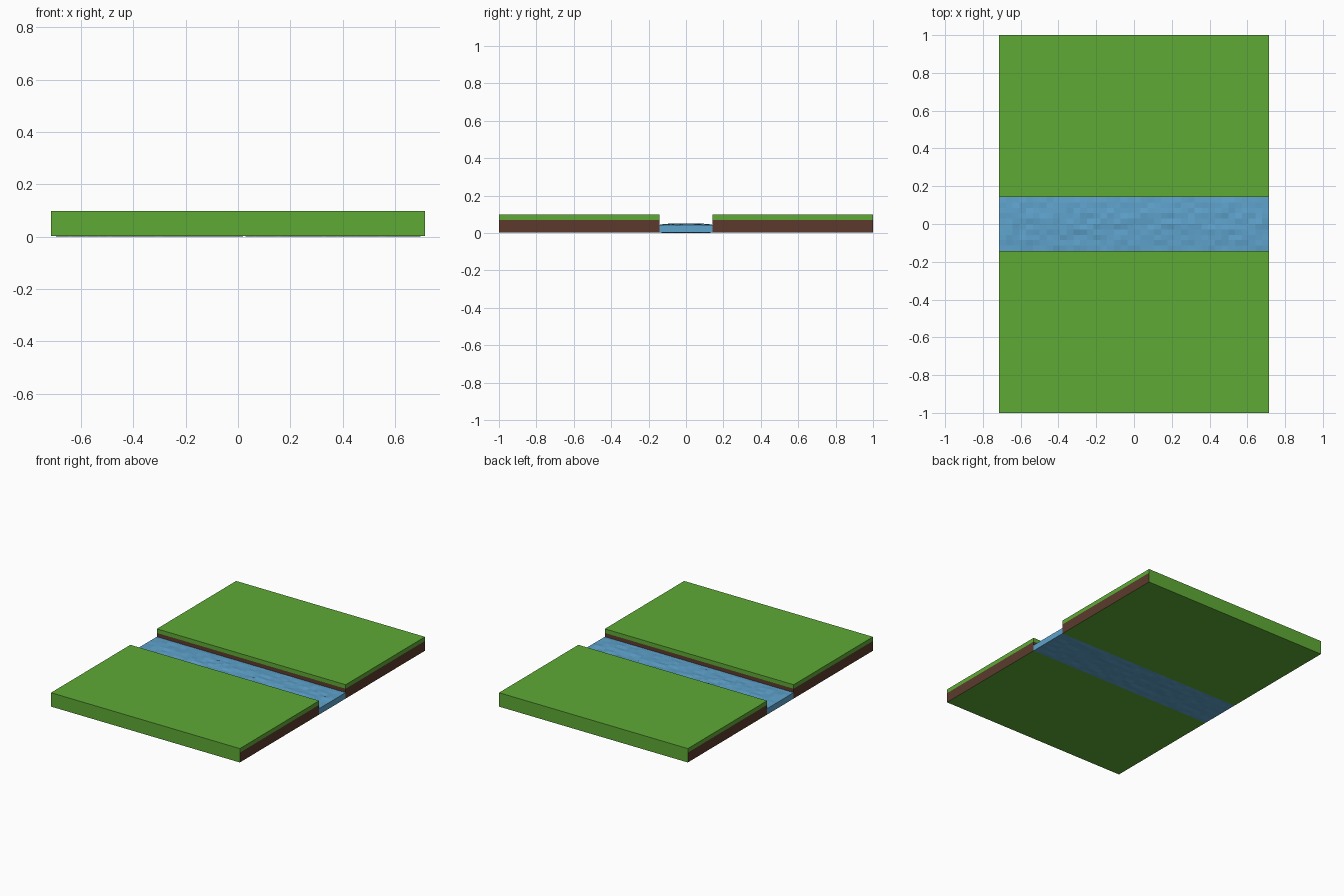
import bpy
import bmesh
import random
from mathutils import Vector

random.seed(4)

cube = bpy.data.objects.get("Cube")
if cube:
    bpy.data.objects.remove(cube, do_unlink=True)

HALF_X, HALF_Y, BANK_Y = 0.714, 1.0, 0.143
BASE, SOIL_TOP, GRASS_TOP = 0.003, 0.07, 0.098
WATER_TOP = 0.044


def make_material(name, rgb):
    mat = bpy.data.materials.new(name)
    mat.use_nodes = True
    color = (*rgb, 1.0)
    mat.diffuse_color = color
    mat.node_tree.nodes["Principled BSDF"].inputs["Base Color"].default_value = color
    return mat


grass = make_material("grass green", (0.113, 0.402, 0.036))
soil = make_material("soil brown", (0.107, 0.042, 0.026))
water = make_material("water blue", (0.114, 0.366, 0.61))


def make_box(low, high):
    bm = bmesh.new()
    bmesh.ops.create_cube(bm, size=1)
    low, high = Vector(low), Vector(high)
    for v in bm.verts:
        v.co = (low + high) / 2 + v.co * (high - low)
    return bm


def slice_box(bm, point, normal):
    bmesh.ops.bisect_plane(bm, geom=bm.verts[:] + bm.edges[:] + bm.faces[:],
                           plane_co=point, plane_no=normal)


def finish(bm, name, materials):
    bm.normal_update()
    mesh = bpy.data.meshes.new(name)
    bm.to_mesh(mesh)
    bm.free()
    for mat in materials:
        mesh.materials.append(mat)
    obj = bpy.data.objects.new(name, mesh)
    bpy.context.collection.objects.link(obj)
    return obj


# Grassy banks with soil exposed at the ends and along the river
for name, side in (("front_bank", -1), ("back_bank", 1)):
    y0, y1 = sorted((side * BANK_Y, side * HALF_Y))
    bm = make_box((-HALF_X, y0, BASE), (HALF_X, y1, GRASS_TOP))
    slice_box(bm, (0, 0, SOIL_TOP), (0, 0, 1))
    bm.normal_update()
    for f in bm.faces:
        exposed = abs(f.normal.x) > 0.5 or f.normal.y * side < -0.5
        if exposed and f.calc_center_median().z < SOIL_TOP:
            f.material_index = 1
    finish(bm, name, (grass, soil))

# River block, cut into a grid and rippled above and below
COLS, ROWS = 40, 10
bm = make_box((-HALF_X, -BANK_Y, BASE), (HALF_X, BANK_Y, WATER_TOP))
for i in range(1, COLS):
    slice_box(bm, (-HALF_X + 2 * HALF_X * i / COLS, 0, 0), (1, 0, 0))
for j in range(1, ROWS):
    slice_box(bm, (0, -BANK_Y + 2 * BANK_Y * j / ROWS, 0), (0, 1, 0))
for v in bm.verts:
    inside = abs(v.co.x) < HALF_X - 0.01 and abs(v.co.y) < BANK_Y - 0.01
    if v.co.z > WATER_TOP - 0.01:
        if inside:
            crown = 1 - (v.co.y / BANK_Y) ** 2
            v.co.z += 0.004 * crown + random.uniform(-0.003, 0.004)
    elif inside:
        v.co.z += random.uniform(-0.003, 0.002)
finish(bm, "river_water", (water,))
